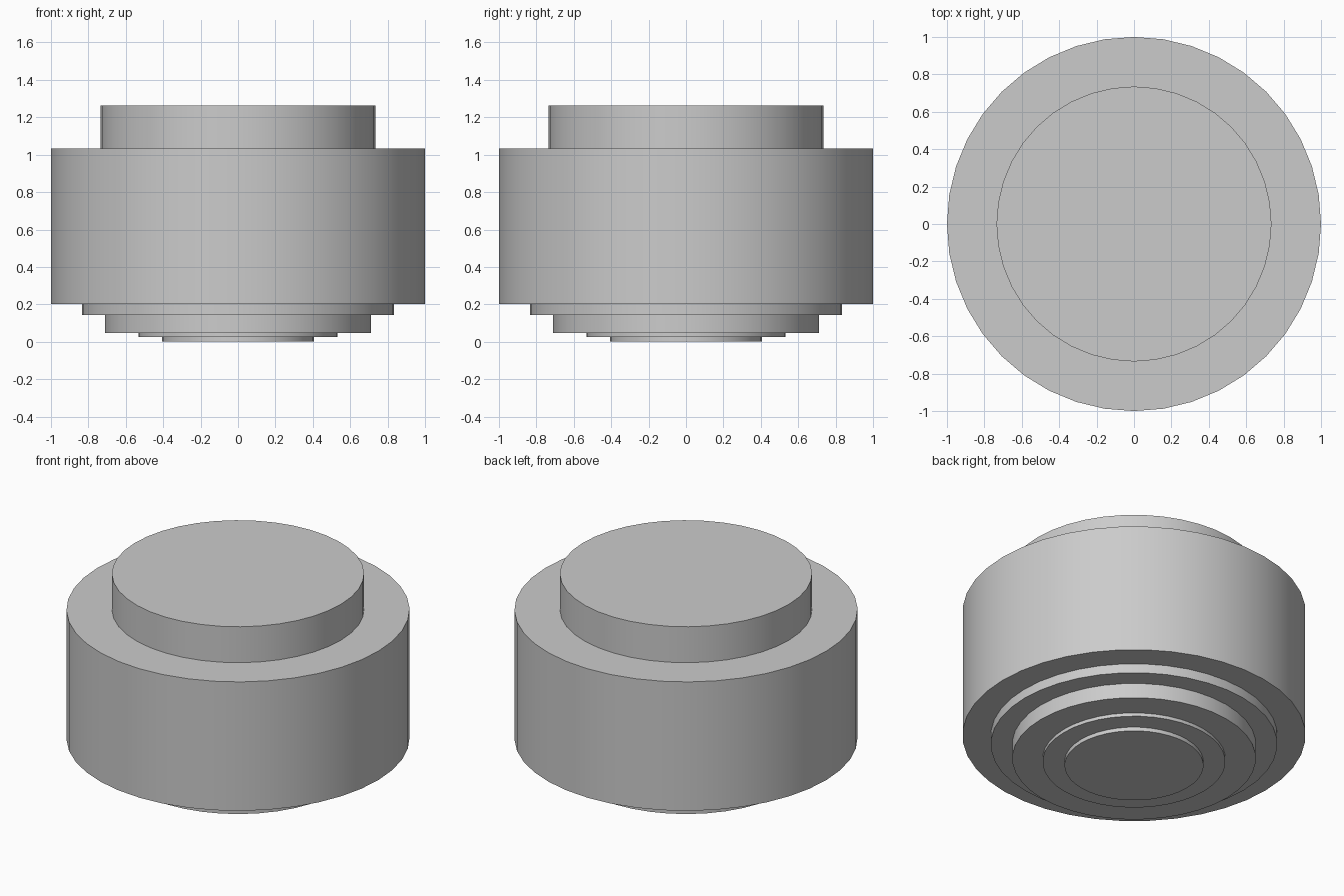
import bpy, bmesh, math

if "Cube" in bpy.data.objects:
    bpy.data.objects.remove(bpy.data.objects["Cube"])

SIDES = 40

# Stepped outline: (radius, z) from the bottom centre to the top centre
PROFILE = [
    (0.405, 0.0), (0.405, 0.025),
    (0.533, 0.025), (0.533, 0.047),
    (0.71, 0.047), (0.71, 0.143),
    (0.835, 0.143), (0.835, 0.203),
    (1.0, 0.203), (1.0, 1.032),
    (0.735, 1.032), (0.735, 1.263),
]


def lathe(name, profile, sides):
    bm = bmesh.new()
    rings = []
    for r, z in profile:
        rings.append([bm.verts.new((r * math.cos(2 * math.pi * i / sides),
                                    r * math.sin(2 * math.pi * i / sides), z))
                      for i in range(sides)])
    for a, b in zip(rings, rings[1:]):
        for i in range(sides):
            j = (i + 1) % sides
            bm.faces.new((a[i], a[j], b[j], b[i]))
    # End caps
    bm.faces.new(rings[0][::-1])
    bm.faces.new(rings[-1])
    bmesh.ops.recalc_face_normals(bm, faces=bm.faces)
    mesh = bpy.data.meshes.new(name)
    bm.to_mesh(mesh)
    bm.free()
    obj = bpy.data.objects.new(name, mesh)
    bpy.context.collection.objects.link(obj)
    return obj


# Round body with a raised top and a stepped underside
body = lathe("stepped_round_body", PROFILE, SIDES)
bpy.context.view_layer.objects.active = body
body.select_set(True)
bpy.ops.object.shade_smooth_by_angle(angle=math.radians(30))
